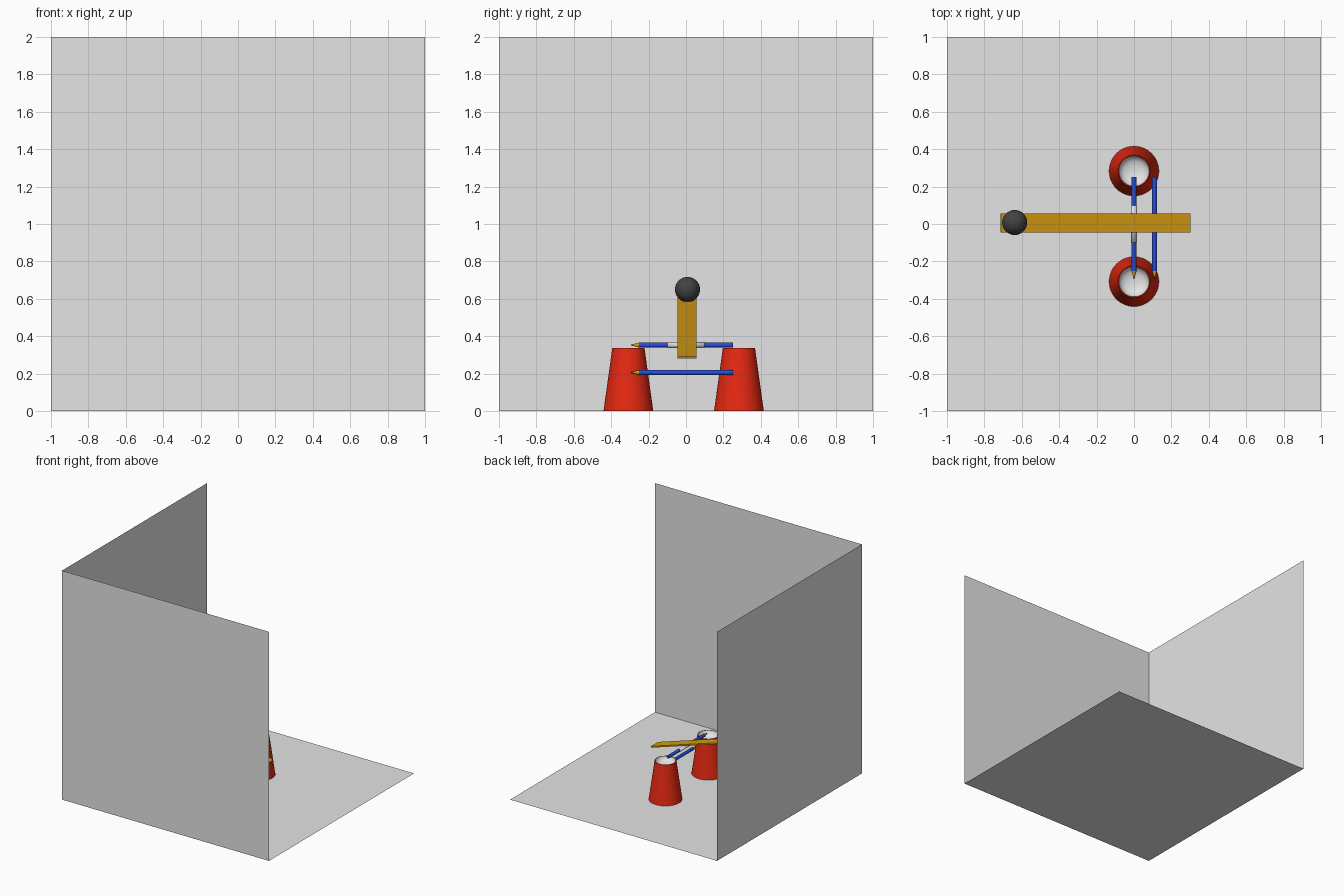
import bpy, bmesh, math
from mathutils import Matrix, Vector

if "Cube" in bpy.data.objects:
    bpy.data.objects.remove(bpy.data.objects["Cube"])


def mat(name, rgb):
    m = bpy.data.materials.new(name)
    m.diffuse_color = (*rgb, 1)
    m.use_nodes = True
    m.node_tree.nodes["Principled BSDF"].inputs["Base Color"].default_value = m.diffuse_color
    return m


GREY = mat("pale_grey", (0.78, 0.78, 0.78))
RED = mat("red", (0.8, 0.022, 0.006))
BLUE = mat("blue", (0.02, 0.075, 0.68))
GOLD = mat("gold", (0.68, 0.34, 0.006))
DARK = mat("charcoal", (0.055, 0.055, 0.055))


def finish(bm, name, mats, smooth=None, loc=(0, 0, 0), rot=(0, 0, 0)):
    me = bpy.data.meshes.new(name)
    bm.to_mesh(me)
    bm.free()
    ob = bpy.data.objects.new(name, me)
    bpy.context.collection.objects.link(ob)
    ob.location, ob.rotation_euler = loc, rot
    for m in mats:
        me.materials.append(m)
    if smooth is not None:
        bpy.context.view_layer.objects.active = ob
        ob.select_set(True)
        bpy.ops.object.shade_smooth_by_angle(angle=math.radians(smooth))
        ob.select_set(False)
    return ob


def lathe(name, profile, mats, bands, seg=48, **kw):
    """Spin (radius, height) points about z; bands = material per segment."""
    bm = bmesh.new()
    rings = []
    for r, z in profile:
        if r == 0:
            rings.append([bm.verts.new((0, 0, z))] * seg)
        else:
            rings.append([bm.verts.new((r * math.cos(a), r * math.sin(a), z))
                          for a in (2 * math.pi * i / seg for i in range(seg))])
    for k in range(len(rings) - 1):
        lo, hi = rings[k], rings[k + 1]
        for i in range(seg):
            j = (i + 1) % seg
            vs = list(dict.fromkeys((lo[i], lo[j], hi[j], hi[i])))
            bm.faces.new(vs).material_index = bands[k]
    return finish(bm, name, mats, **kw)


# floor and two walls: single sheets
def sheet(name, loc, rot):
    bm = bmesh.new()
    bmesh.ops.create_grid(bm, x_segments=1, y_segments=1, size=1)
    finish(bm, name, [GREY], loc=loc, rot=rot)


sheet("floor", (0, 0, 0), (0, 0, 0))
sheet("front_wall", (0, -1, 1), (math.pi / 2, 0, 0))
sheet("left_wall", (-1, 0, 1), (0, math.pi / 2, 0))

# upturned cups with a dished pale top
for name, y in (("front_cup", -0.308), ("back_cup", 0.283)):
    lathe(name, [(0.133, 0), (0.086, 0.337), (0.081, 0.337), (0.075, 0.312),
                 (0.055, 0.298), (0.028, 0.291), (0, 0.289)],
          [RED, GREY], [0, 0, 1, 1, 1, 1], smooth=50, loc=(0, y, 0))

# pencils lying along y, tip toward the front
for name, x, z in (("upper_pencil", 0, 0.353), ("lower_pencil", 0.11, 0.206)):
    lathe(name, [(0, -0.25), (0.0135, -0.25), (0.0135, 0.25), (0.004, 0.285), (0, 0.3)],
          [BLUE, GOLD, DARK], [0, 0, 1, 2], seg=24, smooth=40,
          loc=(x, 0, z), rot=(math.pi / 2, 0, 0))

# sleeve around the upper pencil, softly shaded over its ends
lathe("sleeve", [(0, -0.1), (0.015, -0.1), (0.015, 0.1), (0, 0.1)],
      [GREY], [0, 0, 0], seg=24, smooth=180, loc=(0, 0, 0.353), rot=(math.pi / 2, 0, 0))

# tilted plank
a, b = Vector((0.3, 0.005, 0.286)), Vector((-0.713, 0.005, 0.606))
d = a - b
bm = bmesh.new()
bmesh.ops.create_cube(bm, size=1, matrix=Matrix.Diagonal((d.length, 0.1, 0.012, 1)))
finish(bm, "plank", [GOLD], loc=(a + b) / 2, rot=(0, math.atan2(-d.z, d.x), 0))

# ball resting on the raised end
bm = bmesh.new()
bmesh.ops.create_uvsphere(bm, u_segments=32, v_segments=16, radius=0.067)
finish(bm, "ball", [DARK], smooth=60, loc=(-0.638, 0.008, 0.65))
